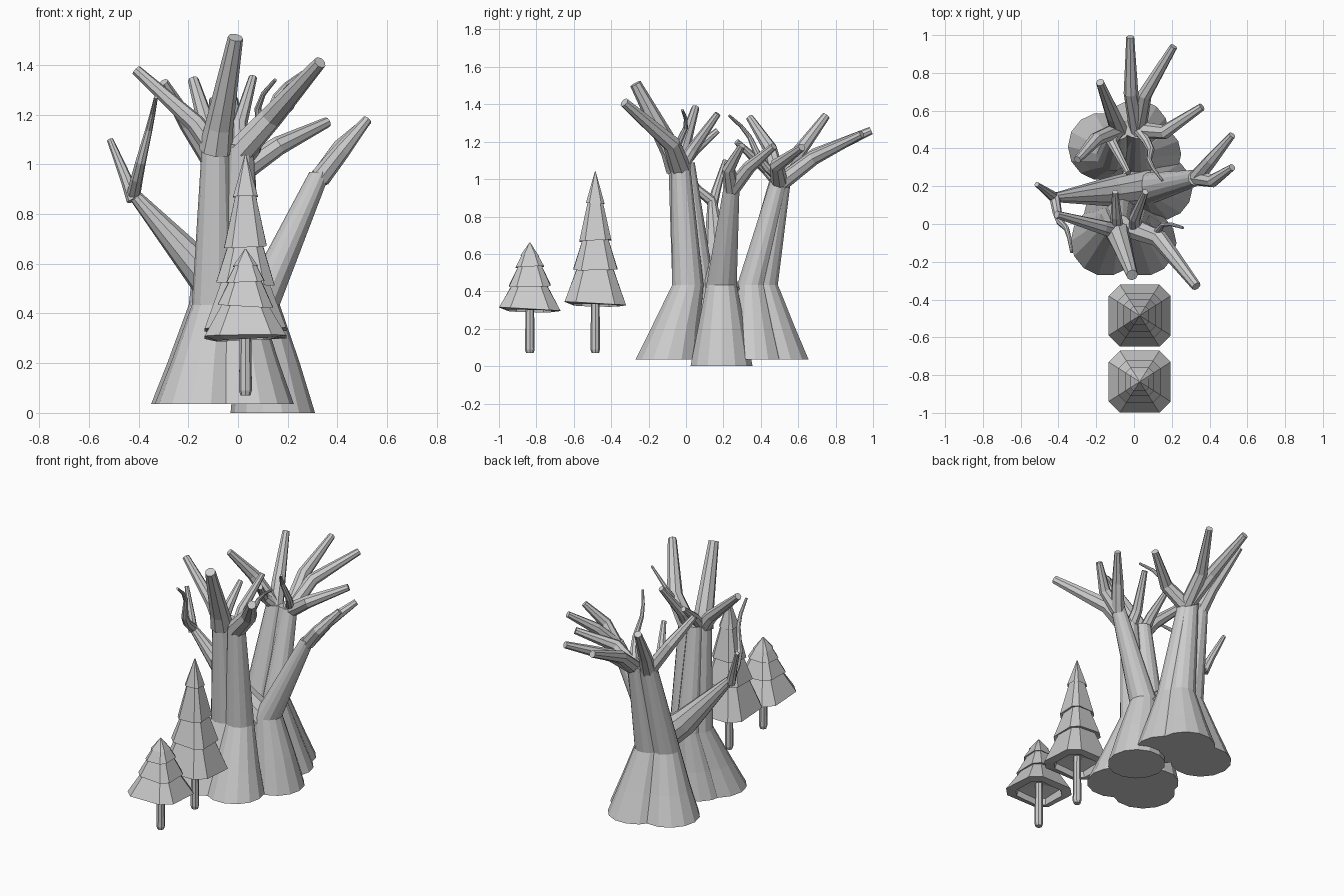
import bpy, bmesh, math
from mathutils import Vector

if "Cube" in bpy.data.objects:
    bpy.data.objects.remove(bpy.data.objects["Cube"])


def make_object(name, bm):
    bmesh.ops.recalc_face_normals(bm, faces=bm.faces[:])
    me = bpy.data.meshes.new(name)
    bm.to_mesh(me)
    bm.free()
    bpy.context.collection.objects.link(bpy.data.objects.new(name, me))


def skin(bm, rings):
    """Join equal rings of verts with quads and cap both ends."""
    n = len(rings[0])
    for a, b in zip(rings, rings[1:]):
        for i in range(n):
            j = (i + 1) % n
            bm.faces.new((a[i], a[j], b[j], b[i]))
    bm.faces.new(rings[0][::-1])
    bm.faces.new(rings[-1])


def tube(name, points, radii, n=8, level=False):
    """Bent tapered tube; rings are level or square to the path."""
    bm = bmesh.new()
    pts = [Vector(p) for p in points]
    u = Vector((1, 0, 0))
    v = Vector((0, 1, 0))
    rings = []
    for k, (p, r) in enumerate(zip(pts, radii)):
        if not level:
            before = (p - pts[k - 1]).normalized() if k else Vector()
            after = (pts[k + 1] - p).normalized() if k + 1 < len(pts) else Vector()
            d = (before + after).normalized()
            u = (u - d * u.dot(d)).normalized()
            v = d.cross(u)
        turns = [2 * math.pi * i / n for i in range(n)]
        rings.append([bm.verts.new(p + r * (math.cos(t) * u + math.sin(t) * v))
                      for t in turns])
    skin(bm, rings)
    make_object(name, bm)


def trunk(name, base, r, hub, crown, top=0.3):
    """Flared foot drawn in toward the hub, then a straight tapered stem."""
    base, crown = Vector(base), Vector(crown)
    waist = Vector(hub).lerp(base, 0.5)
    waist.z = 0.435
    knee = base.lerp(waist, 0.4)
    knee.z = 0.205
    tube(name, (base, knee, waist, crown), (r, 0.76 * r, 0.49 * r, top * r), 14, True)


def bough(name, start, tip, r, bend, sway):
    """Branch with one elbow, swayed sideways and lifted the flatter it runs."""
    start, tip = Vector(start), Vector(tip)
    run = (tip - start).xy
    elbow = start.lerp(tip, bend)
    elbow.z += 0.08 * run.length
    elbow.xy += sway * run.orthogonal().normalized()
    tube(name, (start, elbow, tip), (2.2 * r, 1.85 * r, r))


def twig(name, start, tip, r, curl):
    """Thin branch that runs out, turns upward and curls at its end."""
    start, tip = Vector(start), Vector(tip)
    path = []
    for k in range(7):
        t = k / 6
        p = start.lerp(tip, t)
        p.xy += (tip - start).xy * 0.11 * math.sin(2 * math.pi * t)
        p.xy += (tip - start).xy.orthogonal() * curl * math.sin(2 * math.pi * t)
        path.append(p)
    tube(name, path, [r * (1 - 0.12 * k) for k in range(7)])


def conifer(name, x, y, bottoms, widths, tip, stem_top):
    """Chamfered-square skirts, hollow below, on a thin stem."""
    tube(name + "_stem", [(x, y, 0.07), (x, y, 0.09), (x, y, stem_top)],
         (0.02, 0.026, 0.022), 8, True)
    angles = [math.radians(q * 90 + s) for q in range(4) for s in (-32.5, 32.5)]
    z0, r0 = bottoms[0], widths[0]
    levels = [(0.02, z0 + 0.05), (r0 * 0.65, z0 + 0.03), (r0 * 0.7, z0 - 0.01)]
    for z, r, top, nr in zip(bottoms, widths, bottoms[1:] + [tip], widths[1:] + [0.003]):
        levels += [(r, z), (nr * 0.8, top + (0.01 if top < tip else 0))]
    bm = bmesh.new()
    skin(bm, [[bm.verts.new((x + 1.18 * r * math.cos(a), y + 1.18 * r * math.sin(a),
                             z + 0.07 * r * math.sin(a + k))) for a in angles]
              for k, (r, z) in enumerate(levels)])
    make_object(name + "_foliage", bm)


# two small conifers
conifer("tall_conifer", 0.03, -0.485, [0.335, 0.52, 0.67, 0.87],
        [0.165, 0.118, 0.086, 0.05], 1.04, 0.42)
conifer("short_conifer", 0.03, -0.835, [0.305, 0.43, 0.53, 0.59],
        [0.165, 0.112, 0.076, 0.05], 0.66, 0.38)

# front trunks
hub = (-0.04, 0.12, 0)
front_left, front_right = (-0.09, -0.04, 1.08), (0.01, -0.03, 1.08)
trunk("front_trunk_left", (-0.15, -0.09, 0.035), 0.185, hub, front_left)
trunk("front_trunk_right", (0.05, -0.1, 0.035), 0.175, hub, front_right)
trunk("front_trunk_inner", (-0.11, 0.03, 0.035), 0.16, hub, (-0.07, 0, 1.09))

# back trunks
hub = (-0.05, 0.33, 0)
back_left, back_right = (-0.08, 0.5, 1), (0.02, 0.5, 1)
trunk("back_trunk_left", (-0.17, 0.41, 0.035), 0.18, hub, back_left)
trunk("back_trunk_right", (0.01, 0.485, 0.035), 0.175, hub, (0, 0.51, 1))
trunk("back_trunk_inner", (0.09, 0.37, 0.035), 0.16, hub, back_right)

# side trunk and the long limb leaning left out of it
side_crown, limb_end = (0.33, 0.245, 0.97), (-0.42, 0.14, 0.88)
trunk("side_trunk", (0.14, 0.19, 0), 0.17, (0.03, 0.19, 0), side_crown, 0.25)
tube("left_limb", [(0.06, 0.2, 0.38), (-0.12, 0.17, 0.54), limb_end],
     (0.095, 0.08, 0.025), 10)

# boughs: each crown carries tips given as place, end radius, elbow position, sway
crowns = {
    "front_left": (front_left, [((-0.01, -0.27, 1.51), 0.031, 0.17, 0),
                                ((-0.41, 0.05, 1.38), 0.021, 0.25, 0),
                                ((-0.1, 0.17, 1.26), 0.016, 0.4, 0)]),
    "front_right": (front_right, [((0.33, -0.33, 1.41), 0.026, 0.28, 0.05),
                                  ((0.06, 0.17, 1.35), 0.017, 0.3, 0.02)]),
    "back_left": (back_left, [((-0.18, 0.75, 1.34), 0.022, 0.3, 0),
                              ((-0.3, 0.34, 1.33), 0.02, 0.48, -0.03),
                              ((-0.03, 0.27, 1.2), 0.016, 0.25, -0.05)]),
    "back_right": (back_right, [((-0.02, 0.99, 1.26), 0.021, 0.4, 0.02),
                                ((0.21, 0.94, 1.24), 0.021, 0.38, 0.04),
                                ((0.36, 0.62, 1.17), 0.021, 0.36, -0.06)]),
    "side": (side_crown, [((0.52, 0.3, 1.18), 0.019, 0.4, -0.04),
                          ((0.52, 0.47, 1.175), 0.019, 0.42, 0)]),
    "limb": (limb_end, [((-0.515, 0.21, 1.1), 0.013, 0.3, 0)]),
}
for name, (start, tips) in crowns.items():
    low = Vector(start) - Vector((0, 0, 0.025))
    for i, (tip, r, bend, sway) in enumerate(tips):
        bough(f"{name}_bough_{i + 1}", low, tip, r, bend, sway)

# curling twigs
twig("front_twig", front_right, (0.26, -0.02, 1.37), 0.026, -0.1)
twig("back_twig", back_right, (0.15, 0.23, 1.34), 0.026, 0.06)
twig("limb_twig", limb_end, (-0.33, -0.15, 1.27), 0.028, -0.04)
